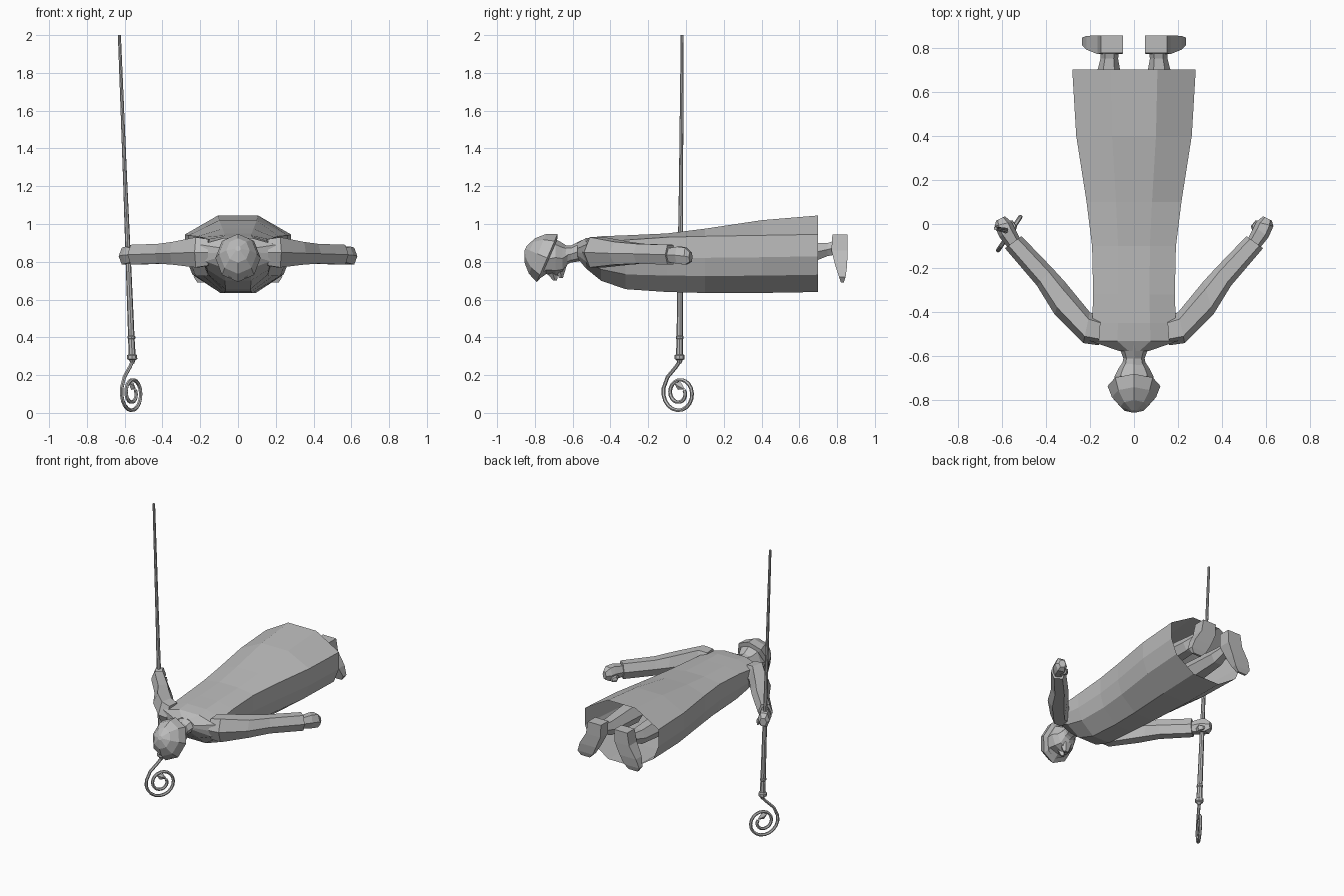
import bpy, bmesh
from math import sin, cos, pi, tau
from mathutils import Vector as V

cube = bpy.data.objects.get("Cube")
if cube:
    bpy.data.objects.remove(cube)

grey = bpy.data.materials.new("plain grey")
grey.use_nodes = True
grey.diffuse_color = (0.5, 0.5, 0.5, 1)
grey.node_tree.nodes["Principled BSDF"].inputs["Base Color"].default_value = (0.5, 0.5, 0.5, 1)


def loft(name, rings, start=True, end=True):
    """Skin a list of equal-sized point rings, with optional end caps."""
    bm = bmesh.new()
    rows = [[bm.verts.new(p) for p in ring] for ring in rings]
    n = len(rows[0])
    for a, b in zip(rows, rows[1:]):
        for i in range(n):
            j = (i + 1) % n
            bm.faces.new((a[i], a[j], b[j], b[i]))
    if start:
        bm.faces.new(rows[0][::-1])
    if end:
        bm.faces.new(rows[-1])
    bmesh.ops.recalc_face_normals(bm, faces=bm.faces)
    mesh = bpy.data.meshes.new(name)
    bm.to_mesh(mesh)
    bm.free()
    mesh.materials.append(grey)
    obj = bpy.data.objects.new(name, mesh)
    bpy.context.collection.objects.link(obj)
    return obj


def ellipse(centre, u, v, n=8):
    c, u, v = V(centre), V(u), V(v)
    return [c + u * cos(tau * i / n) + v * sin(tau * i / n) for i in range(n)]


def slab(inner, outer, low, high, side):
    """Six-sided limb section between an inner and an outer plan point."""
    a, b = V((*inner, 0)), V((*outer, 0))
    mid = (low + high) / 2
    pts = [(0, mid), (.22, high), (.78, high), (1, mid), (.78, low), (.22, low)]
    out = []
    for t, z in pts:
        p = a.lerp(b, t)
        out.append((p.x * side, p.y, z))
    return out


# Robe: y, half width, back height, side height, chest height
robe = [(.70, .28, 1.045, .945, .64), (.4, .262, 1.02, .94, .635),
        (.1, .215, .975, .935, .635), (-.1, .19, .95, .93, .64),
        (-.32, .185, .94, .915, .655), (-.45, .19, .935, .90, .70),
        (-.53, .2, .925, .89, .765), (-.575, .07, .90, .87, .82)]
rings = []
for y, w, top, side, low in robe:
    h = side - low
    half = [(.38 * w, top), (w, side), (w, low + .62 * h), (.86 * w, low + .3 * h), (.36 * w, low)]
    full = half + [(-x, z) for x, z in reversed(half)]
    rings.append([(x, y, z) for x, z in full])
loft("robe", rings, start=False)

# Sleeves and hands
sleeve = [((.15, -.42), (.16, -.55), .78, .92), ((.2, -.4), (.23, -.54), .77, .93),
          ((.315, -.26), (.36, -.41), .785, .905), ((.37, -.2), (.44, -.28), .79, .895),
          ((.51, -.055), (.585, -.11), .785, .89)]
hand = [((.515, -.07), (.57, -.11), .8, .87), ((.545, -.01), (.61, -.06), .79, .88),
        ((.555, .01), (.632, -.01), .785, .875), ((.585, .035), (.625, .015), .8, .85)]
thumb = [((.54, -.04), (.57, -.05), .79, .83), ((.53, -.01), (.56, 0), .785, .82),
         ((.55, .015), (.565, .015), .79, .81)]
for label, s in (("left", 1), ("right", -1)):
    for part, data in (("sleeve", sleeve), ("hand", hand), ("thumb", thumb)):
        loft(f"{label}_{part}", [slab(*d, s) for d in data])

    # Legs inside the open hem, feet with the toes pointing down and outward
    leg = [(.4, .12, .85, .075), (.68, .115, .85, .055), (.75, .112, .865, .04), (.81, .11, .88, .045)]
    loft(f"{label}_leg", [ellipse((x * s, y, z), (r, 0, 0), (0, 0, r), 6) for y, x, z, r in leg])
    foot = [(.945, .05, .15, .775, .855), (.86, .055, .165, .77, .855),
            (.78, .09, .215, .79, .853), (.72, .12, .235, .81, .845), (.69, .15, .215, .82, .835)]
    loft(f"{label}_foot", [[(a * s, f, z), (b * s, f, z), (b * s, k, z), (a * s, k, z)]
                           for z, a, b, f, k in foot])

# Neck, head and face
neck = [(-.55, .86, .07, .055), (-.61, .84, .048, .045), (-.66, .83, .06, .06)]
loft("neck", [ellipse((0, y, z), (w, 0, 0), (0, 0, h)) for y, z, w, h in neck])
head = [(-.79, .7, .84, .07), (-.74, .735, .89, .095), (-.69, .725, .92, .088),
        (-.655, .735, .90, .07), (-.625, .79, .88, .05)]
loft("head", [ellipse((0, y, (a + b) / 2), (w, 0, 0), (0, 0, (b - a) / 2)) for y, a, b, w in head])
loft("nose", [ellipse((0, -.71, .75), (.03, 0, 0), (0, .035, 0), 4),
              ellipse((0, -.693, .70), (.012, 0, 0), (0, .01, 0), 4)])
loft("chin", [ellipse((0, -.665, .77), (.045, 0, 0), (0, .035, 0), 6),
              ellipse((0, -.662, .715), (.02, 0, 0), (0, .012, 0), 6)])

# Tilted hair cap with a flared rim
axis, across = V((0, -.92, .4)), V((0, .4, .92))
cap = [(-.01, .095, .11), (0, .12, .138), (.055, .1, .115), (.1, .062, .07), (.125, .015, .015)]
loft("hair_cap", [ellipse(V((0, -.735, .82)) + axis * t, (w, 0, 0), across * h) for t, w, h in cap])

# Staff: height, radius, slightly leaning shaft with a collar at its foot
shaft = [(2, .008), (1.2, .011), (.84, .014), (.41, .017), (.405, .021), (.395, .021),
         (.39, .017), (.31, .019), (.305, .027), (.285, .027), (.28, .017), (.262, .01)]
loft("staff", [ellipse((-.56 - .068 * (z - .28) / 1.72, -.034 + .014 * (z - .28) / 1.72, z),
                       (r, 0, 0), (0, r, 0)) for z, r in shaft])

# Spiral crook in an upright diagonal plane
flat = V((.555, .832, 0))
hub = V((-.56, -.035, .105))
path = [hub + V((0, 0, .165)), hub + flat * -.02 + V((0, 0, .14)), hub + flat * -.075 + V((0, 0, .085))]
turns = 30
for i in range(turns + 1):
    k = i / turns
    a = pi * (.92 + 1.95 * k * 1.65)
    r = .104 - .07 * k
    path.append(hub + flat * r * cos(a) + V((0, 0, r * sin(a))))
normal = flat.cross(V((0, 0, 1)))
tube = []
for i, p in enumerate(path):
    tangent = (path[min(i + 1, len(path) - 1)] - path[max(i - 1, 0)]).normalized()
    tube.append(ellipse(p, normal * .01, tangent.cross(normal) * .01, 6))
loft("crook", tube)

# Small leaf at the spiral's inner end
tip = hub + V((0, 0, .037))
lean = (flat + V((0, 0, -.5))).normalized()
loft("crook_leaf", [ellipse(tip + lean * t, normal * r * .6, normal.cross(lean) * r, 4)
                    for t, r in ((-.034, .003), (0, .022), (.034, .003))])
